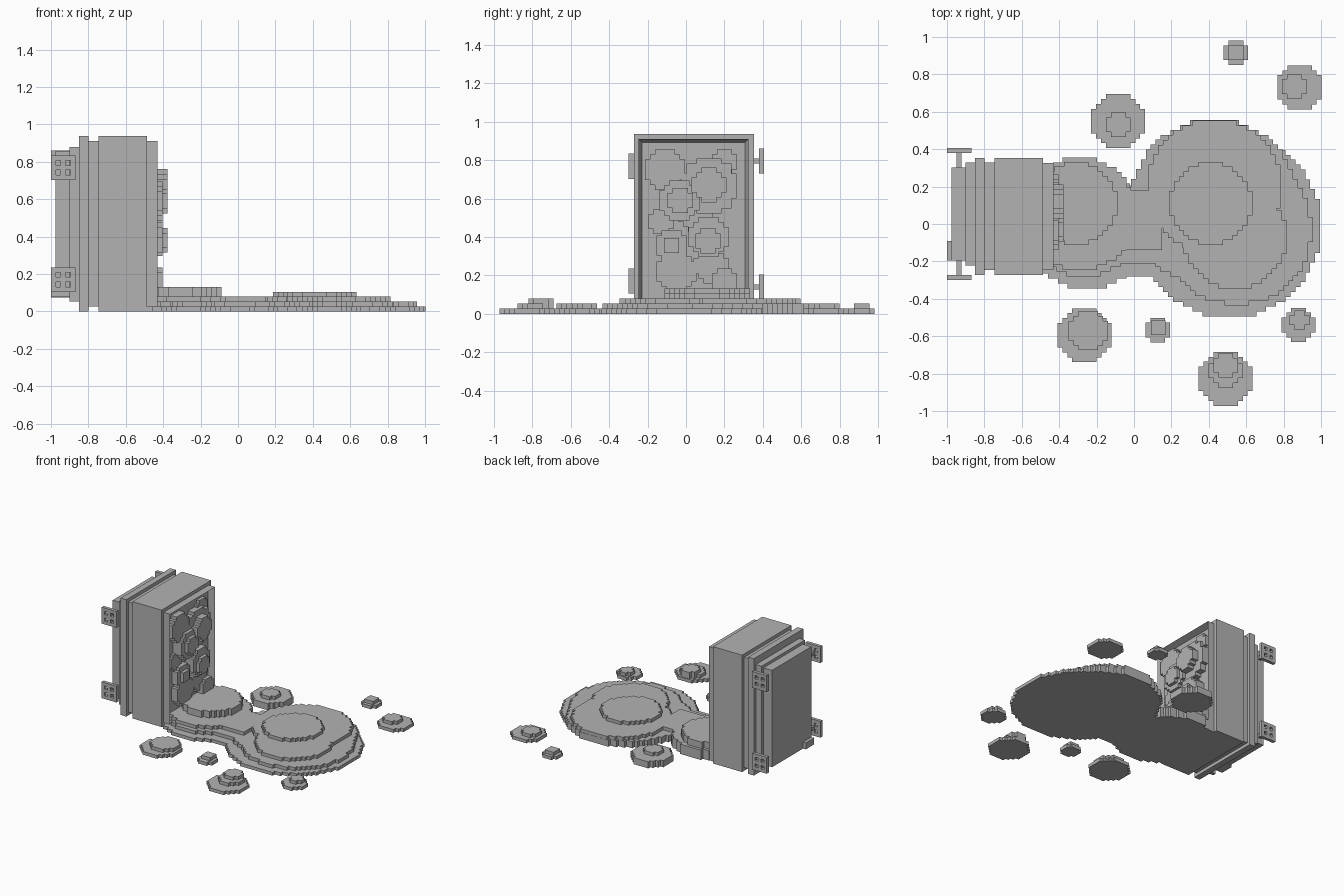
import bpy, bmesh, math
from mathutils import Matrix, Vector

cube = bpy.data.objects.get("Cube")
if cube:
    bpy.data.objects.remove(cube, do_unlink=True)

V = 0.0262  # block size
grey = bpy.data.materials.new("stone_grey")
grey.use_nodes = True
COL = (0.45, 0.45, 0.45, 1)
grey.diffuse_color = COL
grey.node_tree.nodes["Principled BSDF"].inputs["Base Color"].default_value = COL


def finish(bm, name):
    bmesh.ops.recalc_face_normals(bm, faces=bm.faces)
    me = bpy.data.meshes.new(name)
    bm.to_mesh(me)
    bm.free()
    me.materials.append(grey)
    ob = bpy.data.objects.new(name, me)
    bpy.context.collection.objects.link(ob)
    return ob


def add_box(bm, x, y, z):
    """Box from (low, high) pairs."""
    mid = Vector([(a + b) / 2 for a, b in (x, y, z)])
    size = [b - a for a, b in (x, y, z)]
    mat = Matrix.Translation(mid) @ Matrix.Diagonal(size + [1])
    return bmesh.ops.create_cube(bm, size=1, matrix=mat)["verts"]


def box(name, x, y, z):
    bm = bmesh.new()
    add_box(bm, x, y, z)
    return finish(bm, name)


def add_disc(bm, u, v, r, low, high, sideways=False):
    """Stair-stepped disc, lying flat or facing +x."""
    n = max(1, round(2 * r / V))
    right = []
    for j in range(n):
        t = (j + 0.5 - n / 2) * V
        half = math.sqrt(max(r * r - t * t, 0))
        # whole blocks, same parity as the diameter
        w = (2 * round((half / V - (n % 2) / 2)) + n % 2) * V / 2
        w = max(w, V / 2)
        right += [(w, t - V / 2), (w, t + V / 2)]
    outline = right + [(-a, b) for a, b in reversed(right)]
    place = (lambda a, b, h: (h, u + a, v + b)) if sideways else (lambda a, b, h: (u + a, v + b, h))
    face = bm.faces.new([bm.verts.new(place(a, b, low)) for a, b in outline])
    bmesh.ops.dissolve_degenerate(bm, dist=1e-5, edges=list(face.edges))
    bm.faces.ensure_lookup_table()
    face = bm.faces[-1]
    out = bmesh.ops.extrude_face_region(bm, geom=[face], use_keep_orig=True)
    move = (high - low, 0, 0) if sideways else (0, 0, high - low)
    top = [g for g in out["geom"] if isinstance(g, bmesh.types.BMVert)]
    bmesh.ops.translate(bm, verts=top, vec=move)


def stack(name, discs, sideways=False, base=0.0):
    """Several discs (u, v, radius, layers high) in one part."""
    for k, (u, v, r, layers) in enumerate(discs):
        bm = bmesh.new()
        add_disc(bm, u, v, r, base, base + layers * V, sideways)
        finish(bm, f"{name}_{k + 1}")


# Cabinet: body, groove, flange and stepped back
box("cabinet_body", (-0.745, -0.487), (-0.272, 0.354), (0, 0.937))
box("cabinet_groove", (-0.80, -0.745), (-0.247, 0.328), (0.026, 0.91))
box("cabinet_flange", (-0.85, -0.80), (-0.272, 0.354), (0, 0.937))
box("back_step", (-0.90, -0.85), (-0.222, 0.328), (0.053, 0.88))
box("back_plate", (-0.975, -0.90), (-0.196, 0.302), (0.08, 0.857))
box("back_handle", (-1.0, -0.975), (-0.196, -0.09), (0.08, 0.132))

# Front rim with a recessed panel
bm = bmesh.new()
add_box(bm, (-0.487, -0.43), (-0.247, 0.325), (0.0, 0.91))
front = max(bm.faces, key=lambda f: f.calc_center_median().x)
bmesh.ops.inset_region(bm, faces=[front], thickness=V)
bmesh.ops.translate(bm, verts=front.verts, vec=(-0.05, 0, 0))
finish(bm, "front_rim")

# Lumps on the recessed panel: y, z, radius, layers
stack("panel_lump", [
    (0.12, 0.665, 0.15, 2), (0.12, 0.67, 0.09, 4),
    (-0.035, 0.59, 0.105, 3), (-0.03, 0.59, 0.07, 4),
    (0.117, 0.40, 0.11, 3), (0.115, 0.38, 0.068, 4),
    (-0.075, 0.355, 0.08, 2), (-0.075, 0.355, 0.045, 3),
    (-0.11, 0.75, 0.10, 2), (-0.05, 0.22, 0.11, 2),
    (0.13, 0.25, 0.09, 2), (0.20, 0.17, 0.06, 3),
    (-0.13, 0.48, 0.07, 1), (0.05, 0.52, 0.09, 1),
    (0.20, 0.79, 0.07, 1), (0.04, 0.15, 0.10, 1)],
    sideways=True, base=-0.482)


# Spoked handwheels on stems
def wheel(name, side, hub_y, wheel_y, z):
    cx = -0.935
    bm = bmesh.new()
    add_box(bm, (cx - V / 2, cx + V / 2), sorted((hub_y, wheel_y)), (z - V / 2, z + V / 2))
    ys = sorted((wheel_y, wheel_y + side * V))
    for k in (-2, 0, 2):
        add_box(bm, (cx - 2.5 * V, cx + 2.5 * V), ys, (z + (k - 0.5) * V, z + (k + 0.5) * V))
        for m in (-1, 1):
            add_box(bm, (cx + (k - 0.5) * V, cx + (k + 0.5) * V), ys,
                    (z + (m - 0.5) * V, z + (m + 0.5) * V))
    finish(bm, name)


for level, left_z, right_z in (("upper", 0.795, 0.768), ("lower", 0.14, 0.17)):
    wheel(f"{level}_back_wheel", 1, 0.302, 0.38, left_z)
    wheel(f"{level}_front_wheel", -1, -0.196, -0.272, right_z)

# Large puddle
stack("large_puddle", [
    (0.51, -0.01, 0.49, 1), (0.43, 0.11, 0.45, 2), (0.55, -0.03, 0.40, 2),
    (0.43, 0.20, 0.36, 3), (0.54, -0.07, 0.275, 3), (0.41, 0.11, 0.22, 4)])

# Puddle at the cabinet foot
stack("foot_puddle", [
    (-0.25, -0.03, 0.32, 1), (-0.27, 0.02, 0.30, 2),
    (-0.29, 0.055, 0.30, 3), (-0.31, 0.11, 0.22, 5)])

# Neck joining the puddles
for k, low in enumerate((-0.28, -0.21, -0.14)):
    box(f"puddle_neck_{k + 1}", (-0.12, 0.15), (low, 0.18), (0, (k + 1) * V))

# Splashes around them
splashes = [
    [(0.545, 0.915, 0.065, 1), (0.545, 0.915, 0.045, 2)],
    [(0.885, 0.73, 0.118, 1), (0.857, 0.735, 0.065, 2)],
    [(-0.085, 0.55, 0.142, 2), (-0.083, 0.53, 0.065, 3)],
    [(-0.265, -0.595, 0.142, 1), (-0.245, -0.57, 0.11, 2)],
    [(0.127, -0.567, 0.065, 1), (0.13, -0.555, 0.04, 2)],
    [(0.88, -0.54, 0.092, 1), (0.885, -0.515, 0.05, 2)],
    [(0.49, -0.828, 0.142, 1), (0.49, -0.785, 0.09, 2), (0.49, -0.755, 0.068, 3)]]
for k, discs in enumerate(splashes):
    stack(f"splash_{k + 1}", discs)
